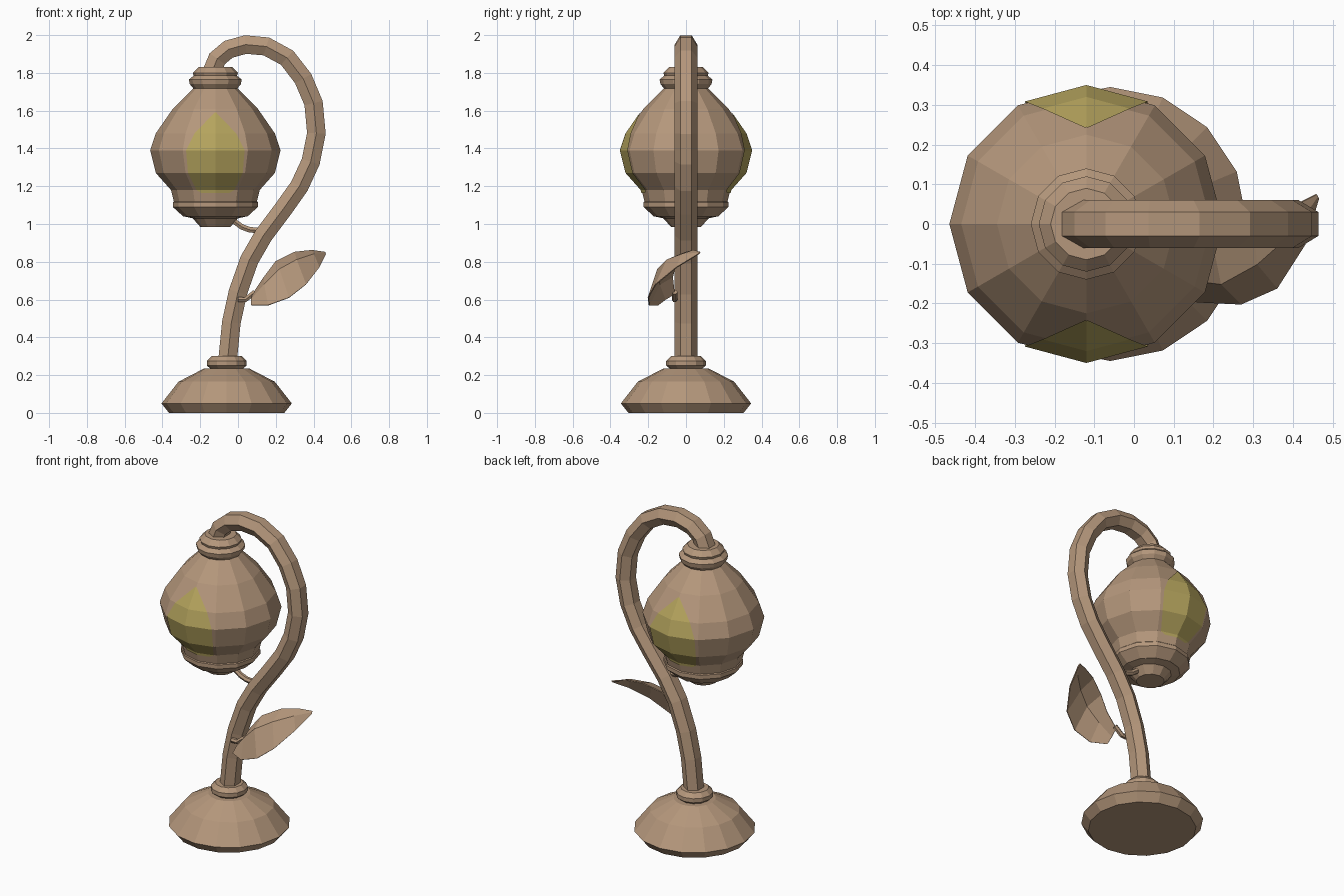
import bpy, bmesh, math
from mathutils import Vector

cube = bpy.data.objects.get("Cube")
if cube:
    bpy.data.objects.remove(cube, do_unlink=True)


def material(name, color):
    m = bpy.data.materials.new(name)
    m.use_nodes = True
    m.diffuse_color = (*color, 1)
    bsdf = m.node_tree.nodes["Principled BSDF"]
    bsdf.inputs["Base Color"].default_value = (*color, 1)
    bsdf.inputs["Roughness"].default_value = 0.7
    return m


bronze = material("tan_bronze", (0.46, 0.31, 0.20))
glow = material("yellow_glass", (0.46, 0.37, 0.11))


def finish(name, bm, mat, normals=True):
    if normals:
        bmesh.ops.recalc_face_normals(bm, faces=bm.faces)
    me = bpy.data.meshes.new(name)
    bm.to_mesh(me)
    bm.free()
    me.materials.append(mat)
    ob = bpy.data.objects.new(name, me)
    bpy.context.collection.objects.link(ob)
    return ob


def skin(bm, rings, closed=True):
    """Join successive rows of points with quads."""
    rows = [[bm.verts.new(p) for p in ring] for ring in rings]
    n = len(rows[0])
    for a, b in zip(rows, rows[1:]):
        for i in range(n if closed else n - 1):
            j = (i + 1) % n
            bm.faces.new((a[i], a[j], b[j], b[i]))
    return rows


def lathe(name, cx, profile, sides):
    """Capped turned part about a vertical axis; profile holds (radius, z)."""
    bm = bmesh.new()
    turn = [math.tau * i / sides for i in range(sides)]
    rows = skin(bm, [[(cx + r * math.cos(a), r * math.sin(a), z) for a in turn]
                     for r, z in profile])
    bm.faces.new(rows[0])
    bm.faces.new(rows[-1])
    return finish(name, bm, bronze)


def tube(name, path, radius, squash=1.0, sides=6):
    """Sweep a polygon along a path of (x, z) points in the y = 0 plane."""
    pts = [Vector((x, 0, z)) for x, z in path]
    side = Vector((0, 1, 0))
    rings = []
    for i, p in enumerate(pts):
        tangent = pts[min(i + 1, len(pts) - 1)] - pts[max(i - 1, 0)]
        out = tangent.normalized().cross(side)
        rings.append([p + radius * (squash * math.cos(a) * out + math.sin(a) * side)
                      for a in (math.tau * (k + 0.5) / sides for k in range(sides))])
    bm = bmesh.new()
    rows = skin(bm, rings)
    bm.faces.new(rows[0])
    bm.faces.new(rows[-1])
    return finish(name, bm, bronze)


# Foot and its collar
lathe("base", -0.06, [(0.305, 0), (0.345, 0.05), (0.255, 0.165), (0.12, 0.235)], 16)
lathe("base_collar", -0.06, [(0.08, 0.23), (0.105, 0.25), (0.105, 0.275), (0.08, 0.30)], 12)

# Swan-neck stem
tube("stem", [(-0.055, 0.28), (-0.035, 0.48), (0.0, 0.64), (0.06, 0.81), (0.135, 0.94),
              (0.24, 1.08), (0.325, 1.20), (0.385, 1.33), (0.415, 1.48), (0.4, 1.64),
              (0.345, 1.77), (0.26, 1.88), (0.15, 1.94), (0.04, 1.95), (-0.05, 1.925),
              (-0.11, 1.875), (-0.14, 1.80)], 0.06, 0.95)

# Small hook joining lantern and stem
tube("hook", [(-0.04, 1.05), (-0.015, 1.01), (0.02, 0.985), (0.06, 0.97), (0.11, 0.965)], 0.017)

# Lantern
LX = -0.12
body = [(0.22, 1.12), (0.235, 1.18), (0.315, 1.27), (0.345, 1.39),
        (0.315, 1.48), (0.225, 1.61), (0.115, 1.72)]
lathe("lantern_body", LX, body, 12)
lathe("lantern_ring", LX, [(0.17, 1.04), (0.225, 1.09), (0.225, 1.115), (0.205, 1.135)], 12)
lathe("lantern_cup", LX, [(0.08, 0.985), (0.12, 1.03), (0.165, 1.04)], 12)
lathe("lantern_cap", LX, [(0.11, 1.71), (0.135, 1.74), (0.14, 1.765), (0.115, 1.785),
                          (0.12, 1.80), (0.09, 1.83)], 12)


def body_radius(z):
    for (r0, z0), (r1, z1) in zip(body, body[1:]):
        if z0 <= z <= z1:
            return r0 + (r1 - r0) * (z - z0) / (z1 - z0)


# Yellow petal plates hugging the front and back of the lantern
petal = [(0.075, 1.165), (0.1, 1.18), (0.145, 1.27), (0.155, 1.39), (0.11, 1.48), (0.004, 1.59)]
slope = math.tan(math.pi / 12)
for name, facing in (("front_petal", -1), ("back_petal", 1)):
    bm = bmesh.new()
    skin(bm, [[(LX - facing * d, facing * (body_radius(z) + 0.005 - abs(d) * slope), z)
               for d in (-w, 0, w)] for w, z in petal], closed=False)
    finish(name, bm, glow, normals=False)

# Leaf: rows of upper edge, midrib and lower edge, running from stalk to tip
leaf_rows = [
    [(0.08, -0.06, 0.63), (0.07, -0.11, 0.60), (0.07, -0.15, 0.57)],
    [(0.14, -0.07, 0.72), (0.14, -0.14, 0.68), (0.16, -0.195, 0.57)],
    [(0.20, -0.05, 0.80), (0.22, -0.15, 0.76), (0.27, -0.20, 0.61)],
    [(0.30, 0.00, 0.85), (0.31, -0.10, 0.81), (0.36, -0.16, 0.68)],
    [(0.39, 0.04, 0.86), (0.40, -0.02, 0.84), (0.43, -0.05, 0.77)],
    [(0.46, 0.075, 0.85), (0.462, 0.07, 0.845), (0.464, 0.065, 0.84)],
]
bm = bmesh.new()
skin(bm, leaf_rows, closed=False)
leaf = finish("leaf", bm, bronze)
thick = leaf.modifiers.new("thickness", 'SOLIDIFY')
thick.thickness = 0.006
thick.offset = 0

# Leaf stalk
tube("leaf_stalk", [(0.0, 0.60), (0.04, 0.60), (0.09, 0.64)], 0.015).location.y = -0.06
